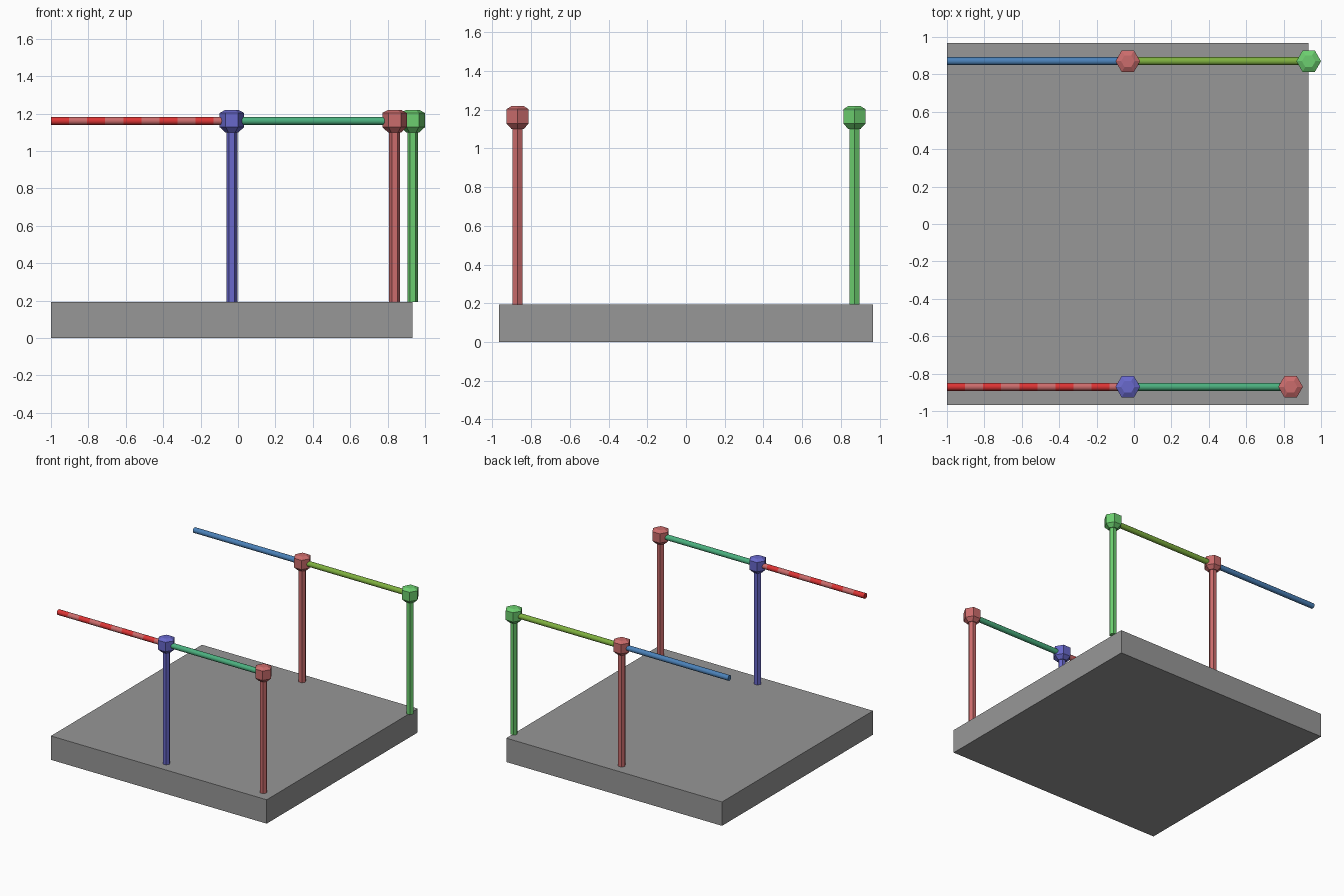
import bpy, bmesh, math
from mathutils import Matrix

if "Cube" in bpy.data.objects:
    bpy.data.objects.remove(bpy.data.objects["Cube"])

U = 0.967                 # half width of the slab
CX = -1 + U               # slab centre in x
TOP = 0.2 * U             # top of the slab
RAIL_Z = 1.2 * U


def mat(name, r, g, b):
    m = bpy.data.materials.new(name)
    m.diffuse_color = (r, g, b, 1)
    m.use_nodes = True
    m.node_tree.nodes["Principled BSDF"].inputs["Base Color"].default_value = m.diffuse_color
    return m


GREY = mat("slab grey", 0.31, 0.31, 0.31)
PINK = mat("dusty red", 0.60, 0.15, 0.15)
PURPLE = mat("violet blue", 0.14, 0.14, 0.60)
GREEN = mat("light green", 0.15, 0.62, 0.16)
RED = mat("bright red", 0.72, 0.035, 0.035)
BLUE = mat("steel blue", 0.07, 0.22, 0.48)
OLIVE = mat("olive green", 0.21, 0.43, 0.05)
TEAL = mat("sea green", 0.07, 0.43, 0.21)


def lathe(name, rings, sides, mats, matrix, band_rule=None, phase=0.0):
    """Stack of (radius, height) rings joined into a closed prism."""
    bm = bmesh.new()
    loops = []
    for r, h in rings:
        loops.append([bm.verts.new((r * math.cos(phase + math.tau * i / sides),
                                    r * math.sin(phase + math.tau * i / sides), h))
                      for i in range(sides)])
    for k in range(len(loops) - 1):
        a, b = loops[k], loops[k + 1]
        for i in range(sides):
            j = (i + 1) % sides
            f = bm.faces.new((a[i], a[j], b[j], b[i]))
            f.material_index = band_rule(k) if band_rule else 0
    bm.faces.new(loops[0][::-1])
    bm.faces.new(loops[-1])
    bm.transform(matrix)
    bmesh.ops.recalc_face_normals(bm, faces=bm.faces)
    me = bpy.data.meshes.new(name)
    bm.to_mesh(me)
    bm.free()
    for m in mats:
        me.materials.append(m)
    ob = bpy.data.objects.new(name, me)
    bpy.context.collection.objects.link(ob)
    return ob


def post(name, x, y, m):
    # hexagonal post with a bevelled hexagonal cap
    at = Matrix.Translation((x, y, 0))
    lathe(name + "_post", [(0.029, TOP), (0.029, 1.11)], 6, [m], at)
    lathe(name + "_cap", [(0.036, 1.10), (0.066, 1.128), (0.066, 1.203), (0.036, 1.219)],
          6, [m], at)


def rail(name, x0, x1, y, mats, bands=1):
    # round bar along x, optionally split into alternating colour bands
    rings = [(0.0215, (x1 - x0) * i / bands) for i in range(bands + 1)]
    at = Matrix.Translation((x0, y, RAIL_Z)) @ Matrix.Rotation(math.pi / 2, 4, 'Y')
    ob = lathe(name, rings, 12, mats, at, lambda k: k % len(mats))
    for p in ob.data.polygons:
        p.use_smooth = abs(p.normal.x) < 0.5


# slab
bpy.ops.mesh.primitive_cube_add(size=1, location=(CX, 0, TOP / 2))
slab = bpy.context.object
slab.name = "slab"
slab.scale = (2 * U, 2 * U, TOP)
slab.data.materials.append(GREY)

# posts
Y = 0.9 * U
post("front_middle", CX, -Y, PURPLE)
post("front_right", CX + 0.9 * U, -Y, PINK)
post("back_middle", CX, Y, PINK)
post("back_right", CX + U, Y, GREEN)

# rails
rail("front_left_rail", -1, CX, -Y, [RED, PINK], 10)
rail("front_right_rail", CX, CX + 0.9 * U, -Y, [TEAL])
rail("back_left_rail", -1, CX, Y, [BLUE])
rail("back_right_rail", CX, CX + U, Y, [OLIVE])
